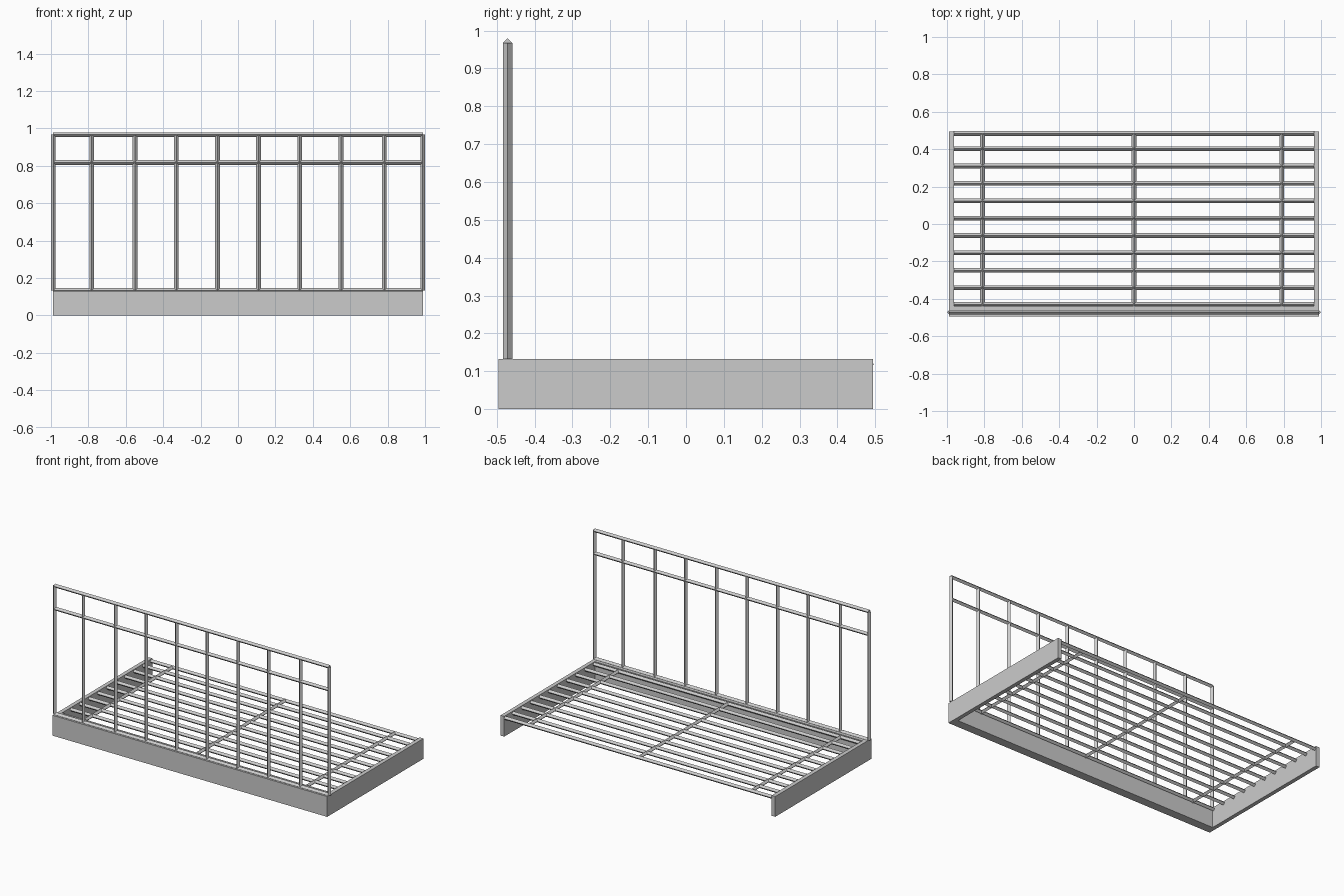
import bpy
from mathutils import Vector

if "Cube" in bpy.data.objects:
    bpy.data.objects.remove(bpy.data.objects["Cube"])

R = 0.0125  # half diagonal of the square bars, which stand on edge


def box(name, lo, hi):
    lo, hi = Vector(lo), Vector(hi)
    bpy.ops.mesh.primitive_cube_add(size=1, location=(lo + hi) / 2)
    ob = bpy.context.object
    ob.name = name
    ob.scale = hi - lo
    return ob


def bar(name, a, b):
    """Four-sided bar with a diamond cross-section from a to b."""
    a, b = Vector(a), Vector(b)
    d = b - a
    bpy.ops.mesh.primitive_cylinder_add(vertices=4, radius=R, depth=d.length,
                                        location=(a + b) / 2)
    ob = bpy.context.object
    ob.name = name
    if abs(d.x) > 0:
        ob.rotation_euler = (0, 1.5707963, 0)
    elif abs(d.y) > 0:
        ob.rotation_euler = (1.5707963, 0, 0)
    return ob


# Base: front beam and two side boards, open at the back
box("front_beam", (-0.988, -0.495, 0), (0.988, -0.438, 0.132))
for side, s in (("left", -1), ("right", 1)):
    x0, x1 = sorted((s * 0.962, s * 0.988))
    box(side + "_side_board", (x0, -0.438, 0), (x1, 0.494, 0.132))

# Slats running lengthwise between the side boards
ZS = 0.118
slat_y = [0.484] + [0.403 - 0.0929 * i for i in range(9)] [:9] + [-0.43]
for i, y in enumerate(slat_y):
    bar(f"slat_{i}", (-0.964, y, ZS), (0.964, y, ZS))

# Cross bars tying the slats together
for i, x in enumerate((-0.81, 0, 0.79)):
    bar(f"cross_bar_{i}", (x, -0.44, ZS), (x, 0.484, ZS))

# Railing on the front beam
YR = -0.471
for name, z in (("bottom_rail", 0.133), ("middle_rail", 0.818), ("top_rail", 0.967)):
    bar(name, (-0.988, YR, z), (0.988, YR, z))
for x in (0.11, 0.33, 0.551, 0.782, 0.9875):
    for s in (-1, 1):
        bar("railing_post", (s * x, YR, 0.133), (s * x, YR, 0.967))
